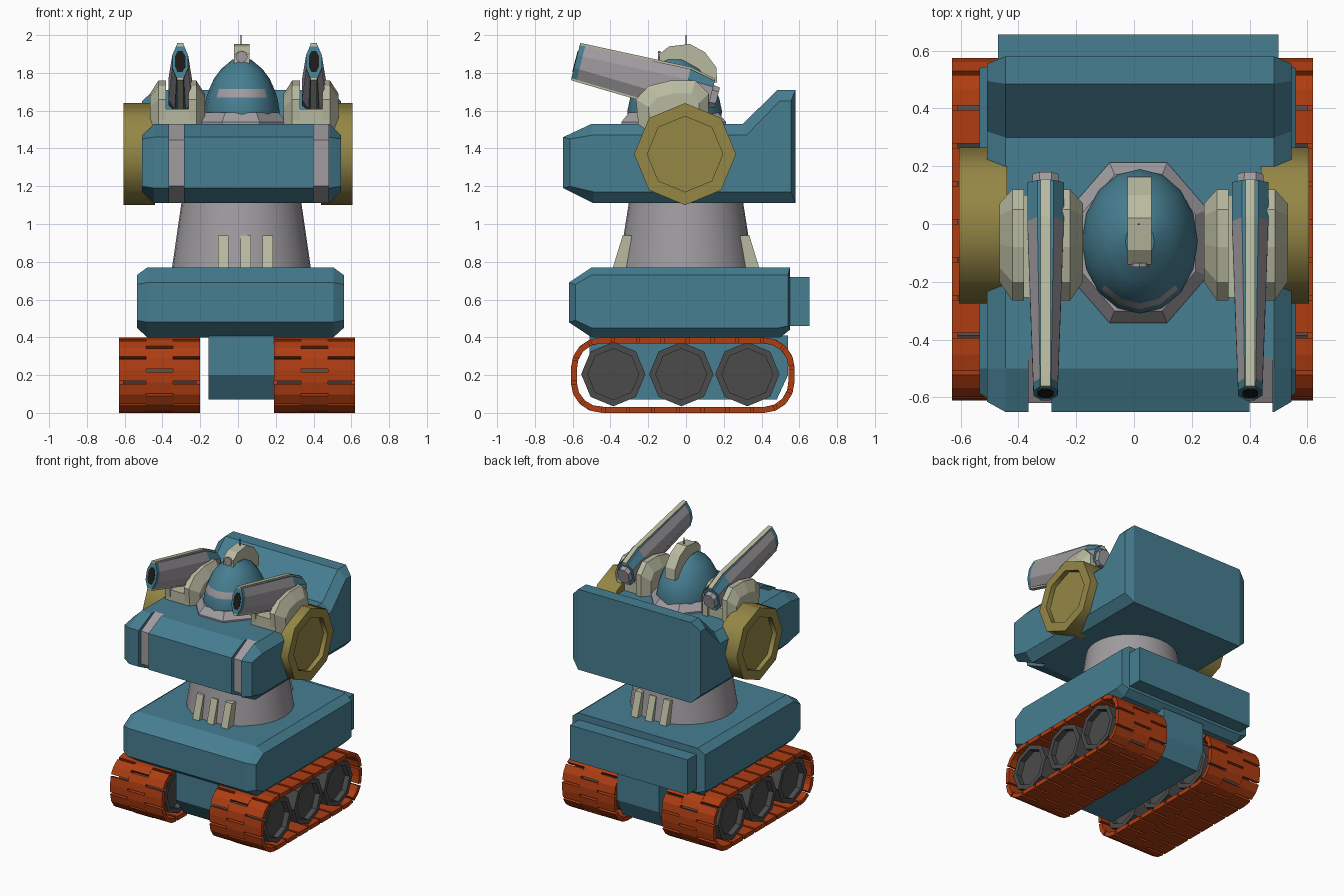
import bpy, bmesh, math
from mathutils import Vector

if "Cube" in bpy.data.objects:
    bpy.data.objects.remove(bpy.data.objects["Cube"])


def material(name, r, g, b):
    m = bpy.data.materials.new(name)
    m.use_nodes = True
    m.diffuse_color = (r, g, b, 1)
    m.node_tree.nodes["Principled BSDF"].inputs["Base Color"].default_value = (r, g, b, 1)
    return m


TEAL = material("teal paint", .062, .21, .285)
GREY = material("light grey metal", .35, .33, .35)
CREAM = material("cream paint", .48, .49, .35)
GOLD = material("gold paint", .30, .24, .06)
ORANGE = material("orange tread", .42, .046, .006)
DARK = material("dark wheel", .07, .07, .07)
BLACK = material("black bore", .012, .01, .01)


def add_loft(bm, rings):
    """Skin a list of equal-length point rings and cap both ends."""
    vs = [[bm.verts.new(p) for p in ring] for ring in rings]
    for a, b in zip(vs, vs[1:]):
        for i in range(len(a)):
            j = (i + 1) % len(a)
            bm.faces.new((a[i], a[j], b[j], b[i]))
    bm.faces.new(vs[0][::-1])
    bm.faces.new(vs[-1])


def finish(name, bm, mats, rule=None, smooth=0):
    bmesh.ops.remove_doubles(bm, verts=bm.verts, dist=1e-5)
    bmesh.ops.recalc_face_normals(bm, faces=bm.faces)
    if rule:
        for f in bm.faces:
            f.material_index = int(rule(f.calc_center_median(), f.normal))
    me = bpy.data.meshes.new(name)
    bm.to_mesh(me)
    bm.free()
    for m in mats:
        me.materials.append(m)
    ob = bpy.data.objects.new(name, me)
    bpy.context.collection.objects.link(ob)
    if smooth:
        bpy.ops.object.select_all(action='DESELECT')
        ob.select_set(True)
        bpy.context.view_layer.objects.active = ob
        bpy.ops.object.shade_smooth_by_angle(angle=math.radians(smooth))
    return ob


def loft(name, rings, *mats, rule=None, smooth=0):
    bm = bmesh.new()
    add_loft(bm, rings)
    return finish(name, bm, mats, rule, smooth)


def section(x, profile):
    return [(x, y, z) for y, z in profile]


def box(name, x0, x1, y0, y1, z0, z1, mat):
    return loft(name, [section(x, [(y0, z0), (y1, z0), (y1, z1), (y0, z1)]) for x in (x0, x1)], mat)


def ellipse(cx, cy, z, rx, ry, n, turn=0):
    return [(cx + rx * math.sin(a), cy - ry * math.cos(a), z)
            for a in (math.tau * (i + turn) / n for i in range(n))]


def disc_x(name, cy, cz, steps, mat, smooth=0):
    """Eight-sided turned part along x from (x, radius) steps."""
    rings = [[(x, cy + r * math.sin(i * math.tau / 8), cz + r * math.cos(i * math.tau / 8))
              for i in range(8)] for x, r in steps]
    return loft(name, rings, mat, smooth=smooth)


# Track belts: three columns of links, the middle one offset by half a link
def belt_path(r):
    pts = []
    for k, (sy, sz) in enumerate([(1, 1), (-1, 1), (-1, -1), (1, -1)]):
        for i in range(5):
            a = math.pi / 2 * (k + i / 4)
            pts.append(Vector((-.0175 + sy * .4325 + r * math.cos(a), .2 + sz * .04 + r * math.sin(a))))
    return pts + pts[:1]


OUTER, INNER = belt_path(.16), belt_path(.128)
STEPS = [(b - a).length for a, b in zip(OUTER, OUTER[1:])]


def belt_point(t):
    d = (t % 1) * sum(STEPS)
    for i, length in enumerate(STEPS):
        if d <= length:
            return [tuple(p[i].lerp(p[i + 1], d / length)) for p in (OUTER, INNER)]
        d -= length
    return [tuple(OUTER[0]), tuple(INNER[0])]


LINKS = 22
for side, x0 in (("right", -.63), ("left", .19)):
    bm = bmesh.new()
    for col in range(3):
        xa, xb = x0 + col * .1433, x0 + (col + 1) * .1433
        for n in range(LINKS):
            start = n + (.5 if col == 1 else 0)
            rings = []
            for f in (.06, .5, .94):
                (oy, oz), (iy, iz) = belt_point((start + f) / LINKS)
                rings.append([(xa, oy, oz), (xb, oy, oz), (xb, iy, iz), (xa, iy, iz)])
            add_loft(bm, rings)
    finish(side + "_track", bm, [ORANGE])
    for name, y in (("front", -.385), ("middle", -.025), ("rear", .325)):
        disc_x(f"{side}_{name}_wheel", y, .205,
               [(x0 + .06, .135), (x0 + .02, .135), (x0 + .02, .17),
                (x0 + .41, .17), (x0 + .41, .135), (x0 + .37, .135)], DARK)

# Keel and lower hull
KEEL = [(-.51, .41), (-.51, .2), (-.42, .07), (.48, .07), (.54, .2), (.54, .41)]
loft("keel", [section(x, KEEL) for x in (-.155, .19)], TEAL)
HULL = [(-.62, .48), (-.62, .69), (-.5, .77), (.55, .77), (.55, .44), (.5, .4), (-.5, .4)]
HULL_END = [(-.585, .49), (-.585, .68), (-.5, .73), (.54, .73), (.54, .46), (.49, .45), (-.5, .45)]
loft("lower_hull", [section(-.535, HULL_END), section(-.48, HULL),
                    section(.505, HULL), section(.56, HULL_END)], TEAL)
box("rear_plate", -.47, .5, .54, .655, .46, .72, TEAL)

# Neck cone with ribs front and back
loft("neck", [ellipse(.018, 0, .75, .37, .36, 32), ellipse(.018, 0, 1.13, .315, .3, 32)],
     GREY, smooth=40)
for s, name in ((-1, "front"), (1, "rear")):
    for i in range(3):
        x = -.105 + i * .1175
        rib = [(s * .3, .76), (s * .39, .76), (s * .335, .94), (s * .27, .94)]
        loft(f"{name}_rib_{i + 1}", [section(x, rib), section(x + .055, rib)], CREAM)

# Torso with a raised back wall and two recessed straps
BODY = [(-.65, 1.19), (-.65, 1.46), (-.5, 1.53), (.3, 1.53),
        (.485, 1.71), (.58, 1.71), (.58, 1.11), (-.49, 1.11)]
BODY_END = [(-.615, 1.2), (-.615, 1.45), (-.5, 1.47), (.32, 1.47),
            (.495, 1.65), (.555, 1.65), (.555, 1.17), (-.49, 1.17)]
GROOVE = [(-.62, 1.2), (-.62, 1.445), (-.46, 1.53)] + BODY[3:7] + [(-.45, 1.11)]
STRAPS = [(-.365, -.285), (.4, .48)]
rings = [section(-.508, BODY_END), section(-.445, BODY)]
for a, b in STRAPS:
    rings += [section(a, BODY), section(a, GROOVE), section(b, GROOVE), section(b, BODY)]
rings += [section(.485, BODY), section(.545, BODY_END)]
loft("torso", rings, TEAL, GREY,
     rule=lambda c, n: c.y < -.45 and abs(n.x) < .5 and any(a < c.x < b for a, b in STRAPS))

# Side discs with a recessed face
for side, s in (("right", -1), ("left", 1)):
    disc_x(side + "_disc", -.005, 1.37,
           [(s * .44, .27), (s * .605, .27), (s * .605, .2), (s * .57, .2)], GOLD, smooth=50)

# Shoulder cradles and cannons
CHEEK = [(-.25, 1.5), (-.265, 1.66), (-.2, 1.73), (-.08, 1.76), (.05, 1.76), (.12, 1.69), (.12, 1.5)]
CHEEK_END = [(-.19, 1.5), (-.2, 1.62), (-.15, 1.67), (-.07, 1.69), (.03, 1.69), (.07, 1.64), (.07, 1.5)]
AXIS, UP = Vector((0, .969, -.247)), Vector((0, .247, .969))
BARREL = [(0, .042, .09, .035), (.03, .043, .092, .035), (.6, .063, .112, .055), (.74, .063, .083, .05)]


def gun_ring(cx, s, outline):
    tip = Vector((cx, -.585, 1.86)) + AXIS * s
    return [tip + Vector((u, 0, 0)) + UP * w for u, w in outline]


def octagon(hw, hh, v):
    k = hw * .45
    return [(hw, v), (k, hh), (-k, hh), (-hw, v), (-hw, -v), (-k, -hh), (k, -hh), (hw, -v)]


for side, cx, gx in (("right", -.321, -.306), ("left", .387, .402)):
    for s, part in ((-1, "a"), (1, "b")):
        loft(f"{side}_shoulder_cheek_{part}",
             [section(cx + s * .06, CHEEK), section(cx + s * .1, CHEEK),
              section(cx + s * .145, CHEEK_END)], CREAM)
    box(side + "_shoulder_base", cx - .1, cx + .1, -.255, .1, 1.5, 1.61, CREAM)
    loft(side + "_cannon", [gun_ring(gx, s, octagon(*dims)) for s, *dims in BARREL], TEAL, GREY,
         rule=lambda c, n: abs(n.x) > .8 and c.y > -.5)
    loft(side + "_cannon_bore", [gun_ring(gx, s, octagon(.027, .058, .028)) for s in (-.003, .004)], BLACK)
    loft(side + "_cannon_cap", [gun_ring(gx, .73, octagon(.047, .062, .035)),
                                gun_ring(gx, .775, octagon(.045, .055, .03))], GREY)
    for sign, part in ((1, "top"), (-1, "bottom")):
        loft(f"{side}_cannon_{part}_rail",
             [gun_ring(gx, s, [(-.017, sign * (hh - .01)), (.017, sign * (hh - .01)),
                               (.017, sign * (hh + .011)), (-.017, sign * (hh + .011))])
              for s, hw, hh, v in BARREL], CREAM)

# Collar, domed head and painted visor
loft("collar", [ellipse(.015, -.065, 1.51, .26, .3, 8, .5), ellipse(.015, -.065, 1.54, .26, .3, 8, .5),
                ellipse(.015, -.065, 1.59, .215, .255, 8, .5)], GREY)
DOME = [(1.53, .197), (1.6, .2), (1.67, .188), (1.715, .172), (1.77, .147), (1.82, .11), (1.87, .05)]
loft("head_dome", [ellipse(.02, -.06, z, r, r * 1.25, 16) for z, r in DOME], TEAL, GREY,
     rule=lambda c, n: 1.67 < c.z < 1.715 and c.y < -.1 and abs(c.x - .02) < .125, smooth=30)

# Crest, lamp and antenna
CREST = [(-.14, 1.84), (-.14, 1.9), (-.09, 1.94), (.02, 1.953), (.1, 1.91),
         (.16, 1.83), (.165, 1.75), (.1, 1.75), (.02, 1.82)]
loft("crest", [section(x, CREST) for x in (-.022, .06)], CREAM)
loft("lamp", [[(x, y, z + 1.885) for x, z, _ in ellipse(.019, 0, 0, .032, .032, 8)]
              for y in (-.148, -.135)], GREY)
box("antenna", .014, .019, -.003, .002, 1.93, 2.0, BLACK)
